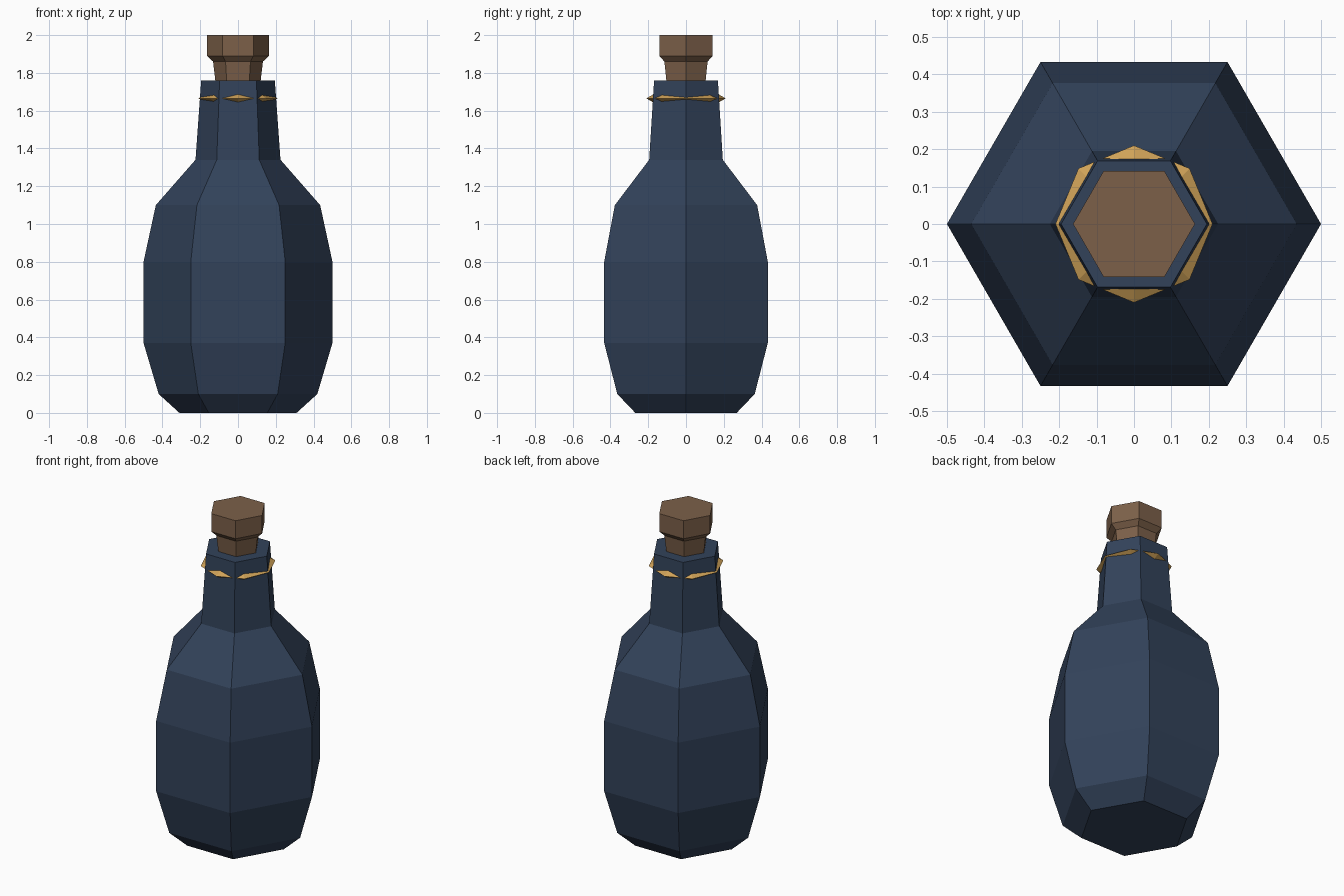
import bpy, bmesh, math

if "Cube" in bpy.data.objects:
    bpy.data.objects.remove(bpy.data.objects["Cube"])


def srgb(r, g, b):
    def lin(c):
        c /= 255
        return c / 12.92 if c <= 0.04045 else ((c + 0.055) / 1.055) ** 2.4
    return (lin(r), lin(g), lin(b), 1)


def material(name, rgb):
    m = bpy.data.materials.new(name)
    m.diffuse_color = srgb(*rgb)
    m.use_nodes = True
    m.node_tree.nodes["Principled BSDF"].inputs["Base Color"].default_value = m.diffuse_color
    return m


def finish(name, bm, mat):
    bmesh.ops.recalc_face_normals(bm, faces=bm.faces)
    mesh = bpy.data.meshes.new(name)
    bm.to_mesh(mesh)
    bm.free()
    mesh.materials.append(mat)
    obj = bpy.data.objects.new(name, mesh)
    bpy.context.collection.objects.link(obj)
    return obj


def ring_loop(bm, r, z, n):
    return [bm.verts.new((r * math.cos(math.tau * i / n),
                          r * math.sin(math.tau * i / n), z)) for i in range(n)]


def bridge(bm, a, b):
    n = len(a)
    for i in range(n):
        j = (i + 1) % n
        bm.faces.new((a[i], a[j], b[j], b[i]))


def lathe(name, profile, mat, sides=6, closed=False):
    """Turn a (radius, height) profile; capped ends unless the profile is closed."""
    bm = bmesh.new()
    loops = [ring_loop(bm, r, z, sides) for r, z in profile]
    for a, b in zip(loops, loops[1:]):
        bridge(bm, a, b)
    if closed:
        bridge(bm, loops[-1], loops[0])
    else:
        bm.faces.new(loops[0])
        bm.faces.new(loops[-1])
    return finish(name, bm, mat)


glass = material("dark blue glass", (50, 66, 90))
cork = material("brown cork", (124, 96, 73))
gold = material("gold", (207, 162, 88))

# Six-sided bottle body with shoulder and neck
lathe("bottle", [(0.31, 0), (0.42, 0.10), (0.5, 0.37), (0.5, 0.80),
                 (0.435, 1.10), (0.225, 1.34), (0.195, 1.76)], glass)

# Stopper: tapered plug widening to a cap
lathe("stopper", [(0.113, 1.70), (0.12, 1.76), (0.132, 1.86),
                  (0.163, 1.89), (0.163, 2.0)], cork)

# Eight-sided ring around the neck with a triangular section
R, m = 0.185, 0.025
section = [(R + m * math.cos(math.tau * k / 3),
            1.665 + m * math.sin(math.tau * k / 3)) for k in range(3)]
lathe("neck_ring", section, gold, sides=8, closed=True)
